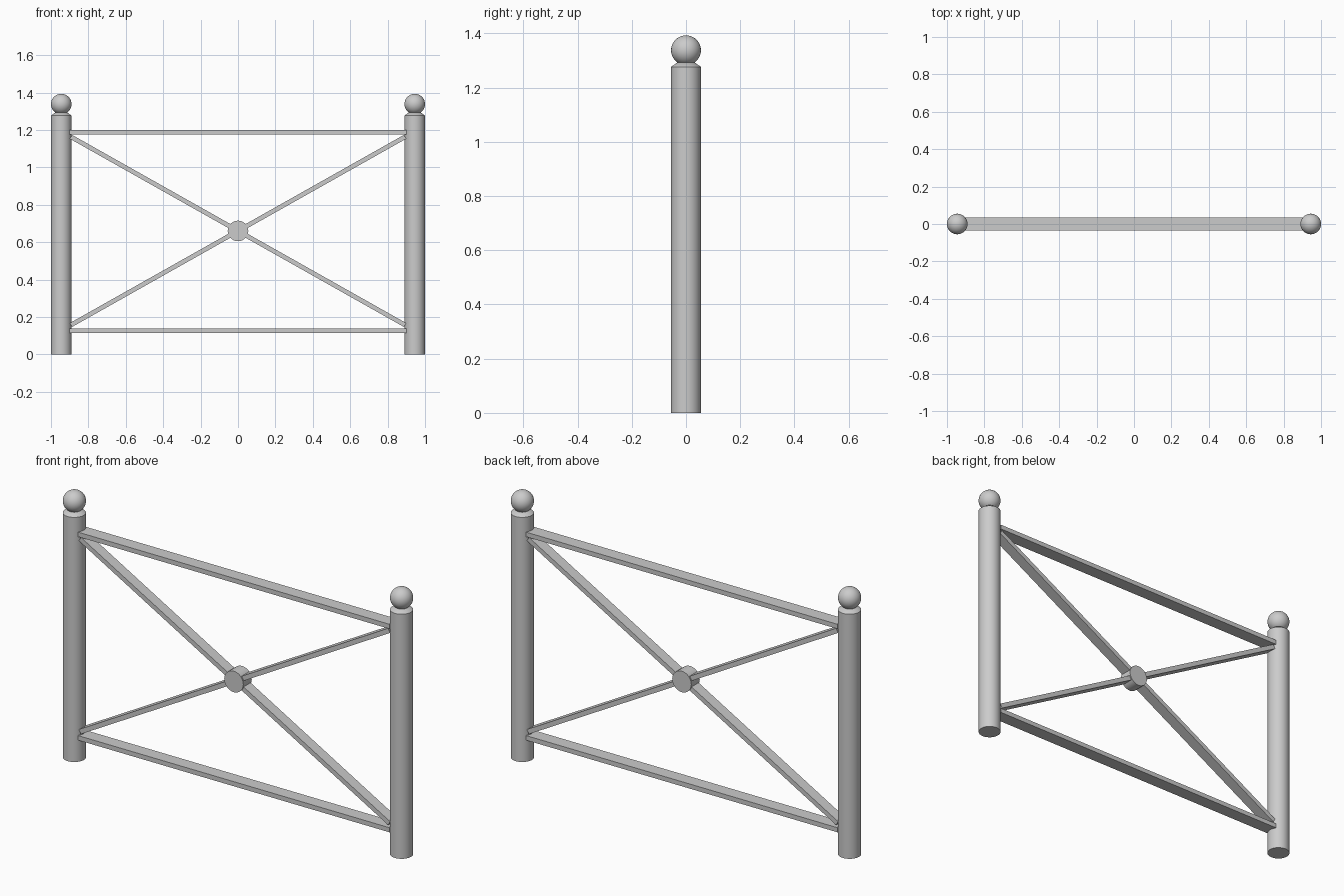
import bpy
import math

# Remove only the default cube
cube = bpy.data.objects.get("Cube")
if cube:
    bpy.data.objects.remove(cube, do_unlink=True)

# Single painted-metal colour
metal = bpy.data.materials.new("light_grey_metal")
metal.use_nodes = True
grey = (0.6, 0.6, 0.6, 1.0)
metal.diffuse_color = grey
metal.node_tree.nodes["Principled BSDF"].inputs["Base Color"].default_value = grey

POST_X, POST_R, POST_H = 0.945, 0.055, 1.277
BALL_Z = 1.338
HUB_Z = 0.66
RAIL_DEPTH = 0.07
BAR = 0.024


def finish(name, smooth=False):
    obj = bpy.context.object
    obj.name = name
    obj.data.materials.append(metal)
    if smooth:
        bpy.ops.object.shade_smooth_by_angle(angle=math.radians(35))
    return obj


def bar(name, length, depth, z, tilt=0.0):
    bpy.ops.mesh.primitive_cube_add(size=1, location=(0, 0, z), rotation=(0, tilt, 0))
    obj = finish(name)
    obj.scale = (length, depth, BAR)
    return obj


# Posts, each with a sloped collar, a short neck and a ball finial
for side, x in (("left", POST_X), ("right", -POST_X)):
    bpy.ops.mesh.primitive_cylinder_add(vertices=48, radius=POST_R, depth=POST_H,
                                        location=(x, 0, POST_H / 2))
    finish(side + "_post", True)
    bpy.ops.mesh.primitive_cone_add(vertices=48, radius1=POST_R, radius2=0.032,
                                    depth=0.016, location=(x, 0, POST_H + 0.008))
    finish(side + "_collar", True)
    bpy.ops.mesh.primitive_cylinder_add(vertices=48, radius=0.032, depth=0.02,
                                        location=(x, 0, POST_H + 0.015))
    finish(side + "_neck", True)
    bpy.ops.mesh.primitive_uv_sphere_add(segments=48, ring_count=24, radius=POST_R,
                                         location=(x, 0, BALL_Z))
    finish(side + "_ball_finial", True)

# Horizontal flat rails
bar("top_rail", 1.8, RAIL_DEPTH, 1.188)
bar("bottom_rail", 1.8, RAIL_DEPTH, 0.126)

# Crossed braces
half_x, half_z = 0.893, 0.503
for name, sign in (("falling_brace", 1), ("rising_brace", -1)):
    bar(name, 2 * math.hypot(half_x, half_z), 0.058, HUB_Z,
        sign * math.atan2(half_z, half_x))

# Round hub where the braces cross
bpy.ops.mesh.primitive_cylinder_add(vertices=32, radius=POST_R, depth=RAIL_DEPTH,
                                    location=(0, 0, HUB_Z),
                                    rotation=(math.pi / 2, 0, 0))
finish("centre_hub", True)
